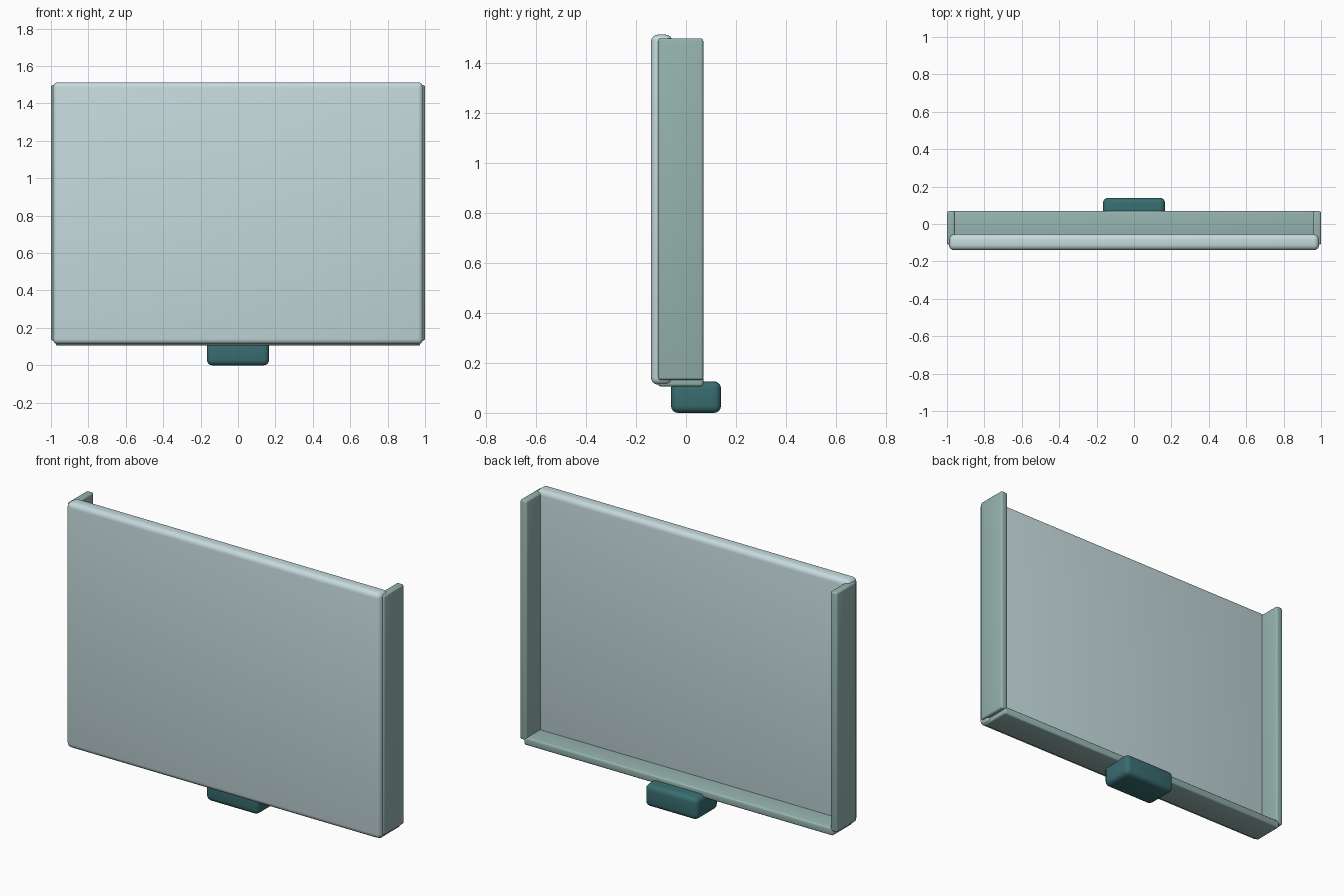
import bpy

if "Cube" in bpy.data.objects:
    bpy.data.objects.remove(bpy.data.objects["Cube"])


def material(name, color):
    m = bpy.data.materials.new(name)
    m.diffuse_color = (*color, 1)
    m.use_nodes = True
    m.node_tree.nodes["Principled BSDF"].inputs["Base Color"].default_value = m.diffuse_color
    return m


def rounded_box(name, lo, hi, radius, segments, mat):
    center = [(a + b) / 2 for a, b in zip(lo, hi)]
    bpy.ops.mesh.primitive_cube_add(size=1, location=center)
    ob = bpy.context.object
    ob.name = name
    ob.scale = [b - a for a, b in zip(lo, hi)]
    bpy.ops.object.transform_apply(location=False, rotation=False, scale=True)
    bev = ob.modifiers.new("rounding", 'BEVEL')
    bev.width = radius
    bev.segments = segments
    bpy.ops.object.modifier_apply(modifier=bev.name)
    ob.data.materials.append(mat)
    bpy.ops.object.shade_smooth_by_angle()
    return ob


light = material("panel_light", (0.56, 0.70, 0.72))
frame = material("frame_green", (0.30, 0.45, 0.42))
dark = material("foot_teal", (0.04, 0.15, 0.16))

# Large front panel
rounded_box("front_panel", (-0.99, -0.14, 0.113), (0.99, -0.054, 1.513), 0.028, 4, light)

# Side walls behind the panel
for side, x0, x1 in (("left", -1.0, -0.957), ("right", 0.957, 1.0)):
    rounded_box(side + "_wall", (x0, -0.111, 0.132), (x1, 0.069, 1.498), 0.01, 3, frame)

# Bottom rail
rounded_box("bottom_rail", (-0.975, -0.111, 0.106), (0.975, 0.069, 0.15), 0.01, 3, frame)

# Small foot under the rail
rounded_box("foot", (-0.166, -0.06, 0.0), (0.166, 0.14, 0.126), 0.028, 4, dark)
